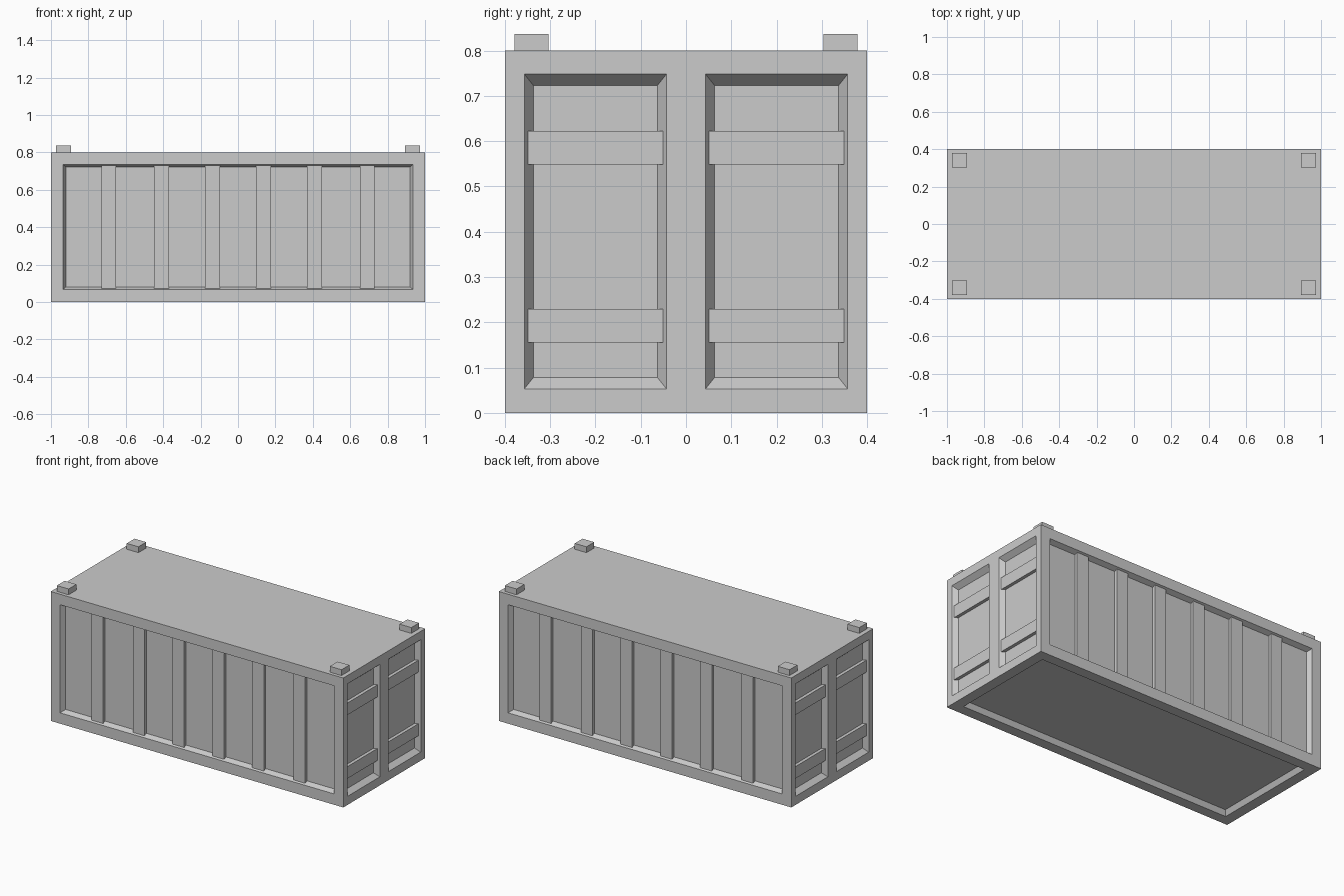
import bpy, bmesh
from mathutils import Vector

if "Cube" in bpy.data.objects:
    bpy.data.objects.remove(bpy.data.objects["Cube"])

DEPTH = 0.03      # depth of every recessed panel


def mesh_object(name, bm):
    bmesh.ops.recalc_face_normals(bm, faces=bm.faces)
    me = bpy.data.meshes.new(name)
    bm.to_mesh(me)
    bm.free()
    ob = bpy.data.objects.new(name, me)
    bpy.context.collection.objects.link(ob)
    return ob


def box(name, lo, hi):
    lo, hi = Vector(lo), Vector(hi)
    bm = bmesh.new()
    bmesh.ops.create_cube(bm, size=1)
    for v in bm.verts:
        v.co = (lo + hi) / 2 + v.co * (hi - lo)
    return mesh_object(name, bm)


def mirrored_box(name, axis, side, lo, hi):
    """Box whose range along one axis is flipped to the given side."""
    lo, hi = list(lo), list(hi)
    lo[axis], hi[axis] = sorted((side * lo[axis], side * hi[axis]))
    return box(name, lo, hi)


def tapered_panel(bm, axis, surface, sign, rect, taper):
    """Frustum cutter: rect = (u0, u1, v0, v1) at the surface, shrinking inwards."""
    u0, u1, v0, v1 = rect
    rings = []
    for t in (-0.3, 1.0):
        a, b = taper[0] * t, taper[1] * t
        ring = []
        for u, v in ((u0 + a, v0 + b), (u1 - a, v0 + b), (u1 - a, v1 - b), (u0 + a, v1 - b)):
            co = [u, v]
            co.insert(axis, surface - sign * DEPTH * t)
            ring.append(bm.verts.new(co))
        rings.append(ring)
    outer, inner = rings
    bm.faces.new(outer)
    bm.faces.new(inner)
    for i in range(4):
        j = (i + 1) % 4
        bm.faces.new((outer[i], outer[j], inner[j], inner[i]))


# Body with recessed panels on the long sides, ends and underside
body = box("container_body", (-1, -0.4, 0), (1, 0.4, 0.8))
bm = bmesh.new()
for s in (-1, 1):
    tapered_panel(bm, 1, 0.4 * s, s, (-0.936, 0.936, 0.067, 0.735), (0.016, 0.014))
    for y0, y1 in ((-0.357, -0.043), (0.043, 0.357)):
        tapered_panel(bm, 0, s, s, (y0, y1, 0.053, 0.748), (0.02, 0.025))
tapered_panel(bm, 2, 0, -1, (-0.935, 0.935, -0.335, 0.335), (0.016, 0.016))
cutter = mesh_object("panel_cutter", bm)
cutter.hide_render = True
mod = body.modifiers.new("panels", 'BOOLEAN')
mod.object = cutter
mod.operation = 'DIFFERENCE'
mod.solver = 'EXACT'
bpy.context.view_layer.objects.active = body
bpy.ops.object.modifier_apply(modifier=mod.name)
bpy.data.objects.remove(cutter)

for s in (-1, 1):
    # Vertical ribs on the long sides
    for x in (-0.691, -0.408, -0.137, 0.137, 0.408, 0.691):
        mirrored_box("side_rib", 1, s, (x - 0.04, 0.368, 0.07), (x + 0.04, 0.388, 0.73))
    # Horizontal bars across the door panels
    for y in (-0.2, 0.2):
        for z in (0.192, 0.585):
            mirrored_box("door_bar", 0, s, (0.968, y - 0.149, z - 0.037), (0.99, y + 0.149, z + 0.037))
    # Corner blocks on the roof
    for t in (-1, 1):
        cx, cy = 0.933 * s, 0.341 * t
        box("corner_block", (cx - 0.04, cy - 0.038, 0.8), (cx + 0.04, cy + 0.038, 0.836))
